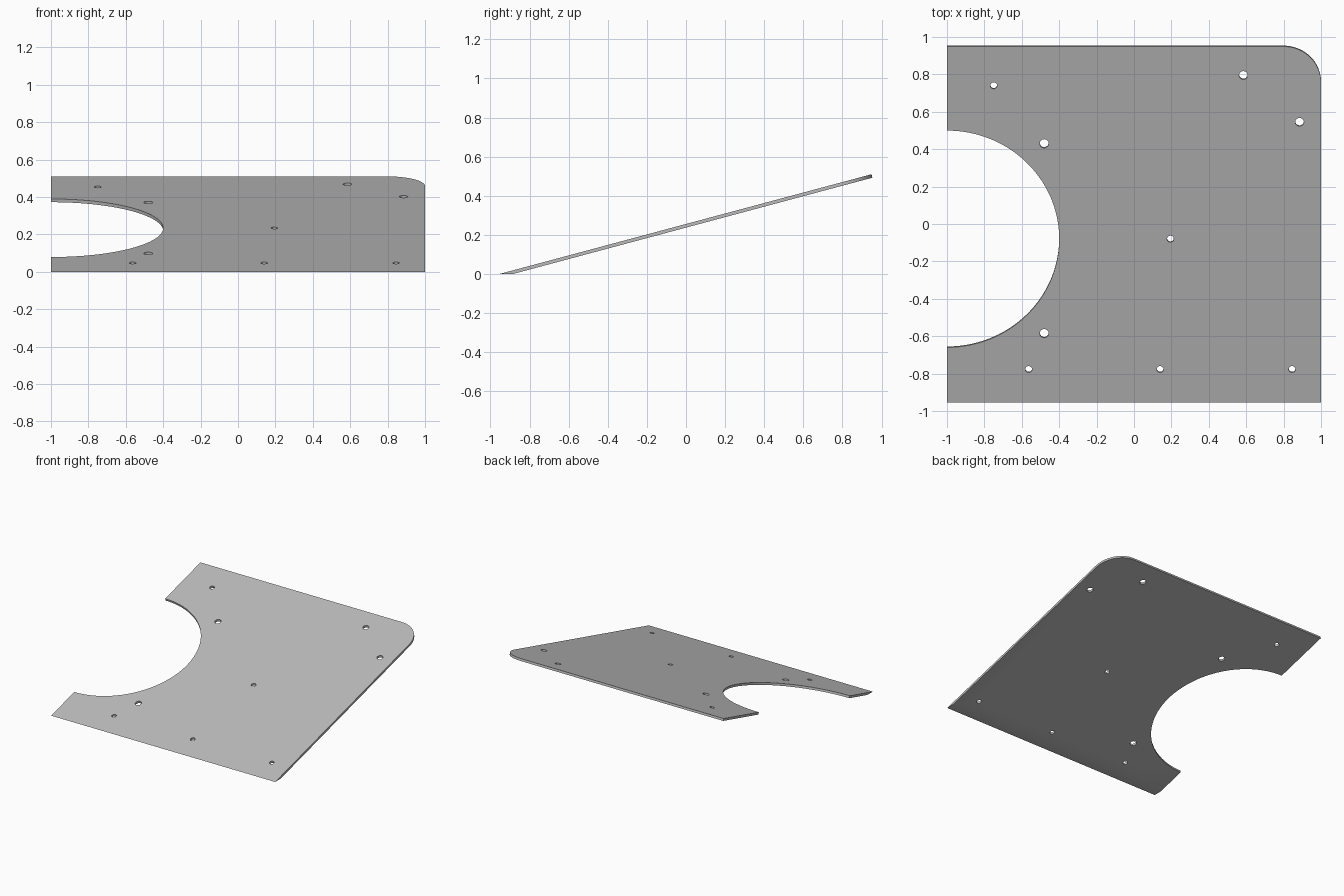
import bpy, bmesh
from math import sin, cos, pi, radians
from mathutils import Matrix, Vector

if "Cube" in bpy.data.objects:
    bpy.data.objects.remove(bpy.data.objects["Cube"])

TILT = radians(15)
THICK = 0.018
LENGTH = 1.97      # along the slope
FRONT = -0.954     # y of the front edge
PLACE = Matrix.Translation((0, FRONT, 0)) @ Matrix.Rotation(TILT, 4, "X")

grey = bpy.data.materials.new("plain grey")
grey.use_nodes = True
colour = (0.5, 0.5, 0.5, 1)
grey.diffuse_color = colour
grey.node_tree.nodes["Principled BSDF"].inputs["Base Color"].default_value = colour


def slope(y):
    """Distance up the slope for a point seen from above."""
    return (y - FRONT) / cos(TILT)


def arc(cx, cy, r, start, end, steps):
    angles = [radians(start + (end - start) * i / steps) for i in range(steps + 1)]
    return [(cx + r * cos(a), cy + r * sin(a)) for a in angles]


def make_object(name, bm):
    bmesh.ops.recalc_face_normals(bm, faces=bm.faces)
    mesh = bpy.data.meshes.new(name)
    bm.to_mesh(mesh)
    bm.free()
    obj = bpy.data.objects.new(name, mesh)
    obj.data.materials.append(grey)
    bpy.context.collection.objects.link(obj)
    return obj


# Sloping plate with one rounded corner and a half-round notch
outline = [(-1, 0), (1, 0)]
outline += arc(0.8, LENGTH - 0.2, 0.2, 0, 90, 24)
outline += [(-1, LENGTH)]
outline += arc(-1, slope(-0.08), 0.6, 90, -90, 72)
bm = bmesh.new()
face = bm.faces.new([bm.verts.new((x, v, 0)) for x, v in outline])
top = bmesh.ops.extrude_face_region(bm, geom=[face])
moved = [g for g in top["geom"] if isinstance(g, bmesh.types.BMVert)]
bmesh.ops.translate(bm, verts=moved, vec=(0, 0, -THICK))
bm.transform(PLACE)

# Front edge trimmed level with the floor
cut = bmesh.ops.bisect_plane(bm, geom=bm.verts[:] + bm.edges[:] + bm.faces[:],
                             plane_co=(0, 0, 0), plane_no=(0, 0, -1),
                             clear_outer=True)
bmesh.ops.holes_fill(bm, edges=[e for e in bm.edges if e.is_boundary])
plate = make_object("sloping_plate", bm)

# Screw holes square to the plate: x, y, radius
holes = [(-0.75, 0.74, 0.018), (0.585, 0.795, 0.023), (0.885, 0.545, 0.023),
         (-0.48, 0.43, 0.024), (-0.48, -0.585, 0.024), (0.195, -0.08, 0.018)]
holes += [(x, -0.777, 0.018) for x in (-0.563, 0.14, 0.845)]
bm = bmesh.new()
for x, y, r in holes:
    spot = PLACE @ Matrix.Translation((x, slope(y), 0))
    bmesh.ops.create_cone(bm, cap_ends=True, segments=24, radius1=r, radius2=r,
                          depth=0.1, matrix=spot)
cutter = make_object("hole_cutter", bm)
cutter.hide_render = True

drill = plate.modifiers.new("drill", "BOOLEAN")
drill.operation = "DIFFERENCE"
drill.solver = "EXACT"
drill.object = cutter
bpy.context.view_layer.objects.active = plate
plate.select_set(True)
cutter.select_set(False)
bpy.ops.object.modifier_apply(modifier=drill.name)
bpy.data.objects.remove(cutter)

# Soft shading round the curves, crisp at the edges
bpy.ops.object.shade_smooth_by_angle(angle=radians(30))
